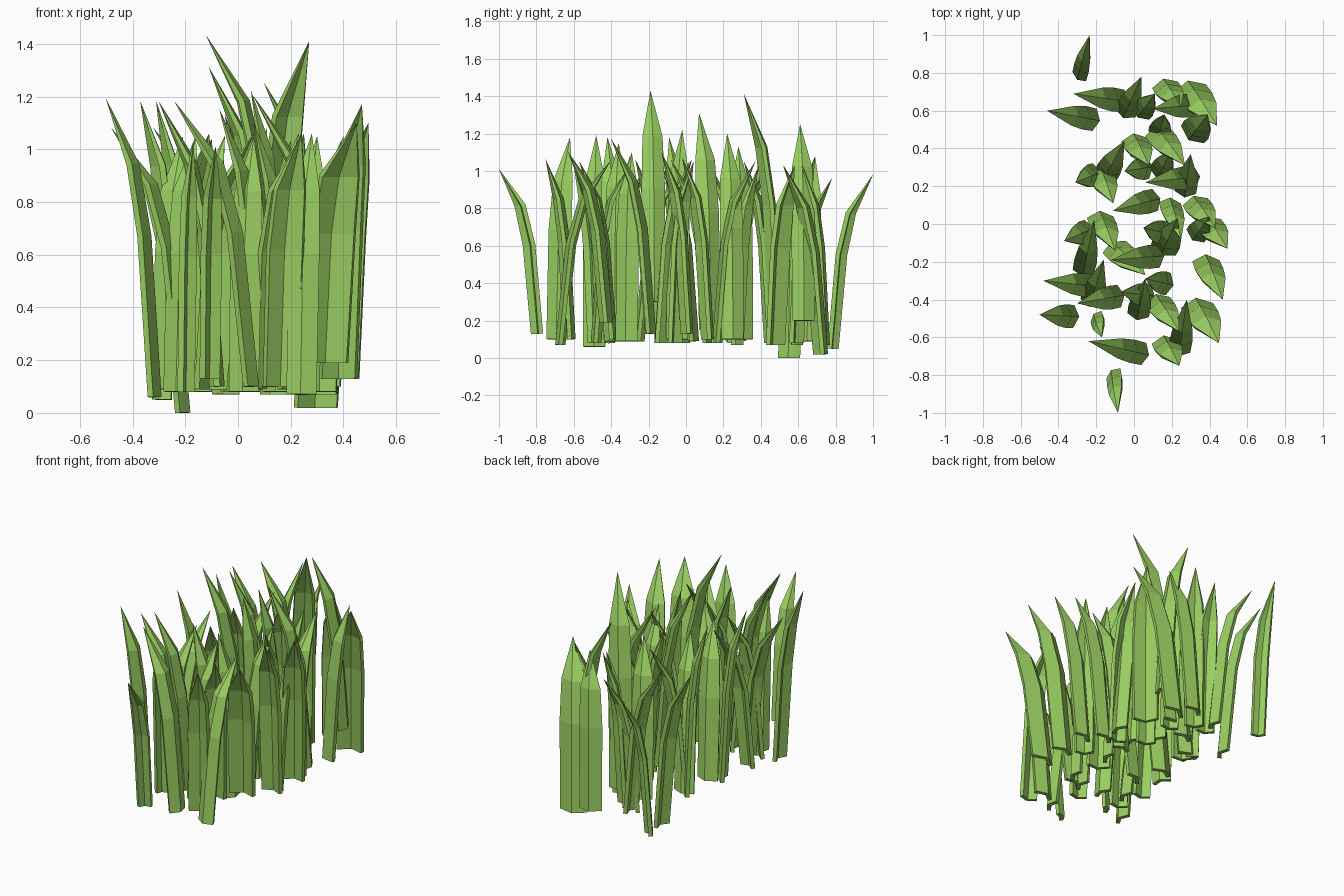
import bpy, bmesh
from math import radians
from mathutils import Vector, Matrix

green = bpy.data.materials.new("grass_green")
green.diffuse_color = (0.32, 0.62, 0.12, 1)

# Blade profile: (share of height, share of lean, width factor)
ROWS = [(0, 0, 0.95), (0.54, 0.2, 1.0), (0.78, 0.44, 0.85)]


def add_blade(bm, bx, by, tx, ty, z0, z1, width, twist):
    """Creased strip that bends from its base to a pointed tip."""
    base, lean = Vector((bx, by, 0)), Vector((tx - bx, ty - by, 0))
    fwd = Matrix.Rotation(radians(twist), 3, 'Z') @ lean.normalized()
    side = Vector((-fwd.y, fwd.x, 0))
    rows = []
    for h, l, w in ROWS:
        c = base + lean * l + Vector((0, 0, z0 + (z1 - z0) * h))
        half = width * w / 2
        rows.append([bm.verts.new(c + side * half * s + fwd * (half * 0.5 * abs(s) - 0.008))
                     for s in (-1, 0, 1)])
    tip = bm.verts.new((tx, ty, z1))
    for a, b in zip(rows, rows[1:]):
        for i in (0, 1):
            bm.faces.new((a[i], a[i + 1], b[i + 1], b[i]))
    for i in (0, 1):
        bm.faces.new((rows[-1][i], rows[-1][i + 1], tip))


def blade_group(name, width, twist, blades):
    bm = bmesh.new()
    for b in blades:
        w = b[6] if len(b) > 6 else width
        t = b[7] if len(b) > 7 else twist
        add_blade(bm, *b[:6], w, t)
    mesh = bpy.data.meshes.new(name)
    bm.to_mesh(mesh)
    bm.free()
    mesh.materials.append(green)
    ob = bpy.data.objects.new(name, mesh)
    bpy.context.collection.objects.link(ob)
    # full thickness everywhere except at the sharp tips (every tenth vertex)
    vg = ob.vertex_groups.new(name="thick")
    vg.add([i for i in range(len(mesh.vertices)) if i % 10 != 9], 1, 'REPLACE')
    mod = ob.modifiers.new("thickness", 'SOLIDIFY')
    mod.thickness, mod.offset = 0.024, 0
    mod.vertex_group, mod.thickness_vertex_group = "thick", 0.05


# Blades: base x, base y, tip x, tip y, base z, tip z, (own width, own twist)
blade_group("blades_leaning_left", 0.115, 0, [
    (-.05, .65, -.32, .69, .09, 1.08), (-.20, .55, -.46, .60, 0, 1.05),
    (.32, .63, .10, .61, .20, 1.25), (-.19, .27, -.31, .22, .09, 1.18),
    (.08, .30, -.05, .28, .10, 1.13), (.33, .25, .06, .22, .10, 1.20),
    (.12, .13, -.11, .07, .15, 1.31), (-.23, -.03, -.37, -.09, .08, 1.18),
    (.14, -.17, -.12, -.19, .30, 1.43), (.17, -.05, .05, -.02, .10, 1.22),
    (-.20, -.33, -.48, -.30, .10, 1.08), (-.07, -.38, -.30, -.42, .10, 1.18),
    (.09, -.38, -.07, -.36, .09, 1.15), (.19, -.32, .06, -.29, .09, 1.10),
    (.06, -.69, -.24, -.62, .10, 1.18), (-.31, -.49, -.50, -.48, .06, 1.19)])

blade_group("blades_leaning_front", 0.135, -20, [
    (.16, .75, .25, .62, .07, 1.03), (.29, .74, .44, .52, .02, 1.03, .17),
    (.12, .50, .27, .31, .12, 1.41), (.00, .46, .08, .31, .08, 1.05),
    (-.18, .29, -.11, .11, .10, 1.06), (.19, .12, .25, -.08, .08, 1.06, .11),
    (.32, .13, .43, -.02, .10, 1.07), (.39, .02, .495, -.13, .13, 1.10),
    (-.18, .05, -.10, -.14, .09, 1.04), (-.11, -.11, .06, -.27, .09, 1.06),
    (.38, -.18, .47, -.40, .13, 1.17, .14), (.12, -.39, .24, -.57, .10, 1.05),
    (.33, -.41, .45, -.63, .19, 1.10, .17), (.16, -.61, .24, -.75, .10, 1.06),
    (-.20, -.49, -.17, -.60, .08, 1.03, .075, 30),
    (-.11, -.79, -.085, -1.0, .13, 1.01, .085, 30)])

blade_group("blades_leaning_back", 0.11, 0, [
    (-.29, .78, -.235, 1.0, .05, .98, .08, -20), (-.05, .58, .04, .78, .07, .96),
    (.03, .58, .11, .69, .08, 1.08), (.30, .46, .39, .58, .07, 1.03, .15),
    (.13, .47, .16, .58, .08, 1.03), (-.16, .24, -.05, .44, .08, 1.05, .12),
    (.13, .26, .20, .39, .07, 1.03), (.27, .16, .30, .37, .08, 1.05),
    (.32, -.07, .40, .04, .08, 1.05), (-.27, -.26, -.21, .02, .09, 1.05),
    (.15, -.15, .23, .03, .08, 1.06, .14), (-.23, -.42, -.16, -.19, .08, 1.05),
    (.02, -.49, .06, -.29, .08, 1.05), (.24, -.68, .28, -.40, .07, 1.06)])
